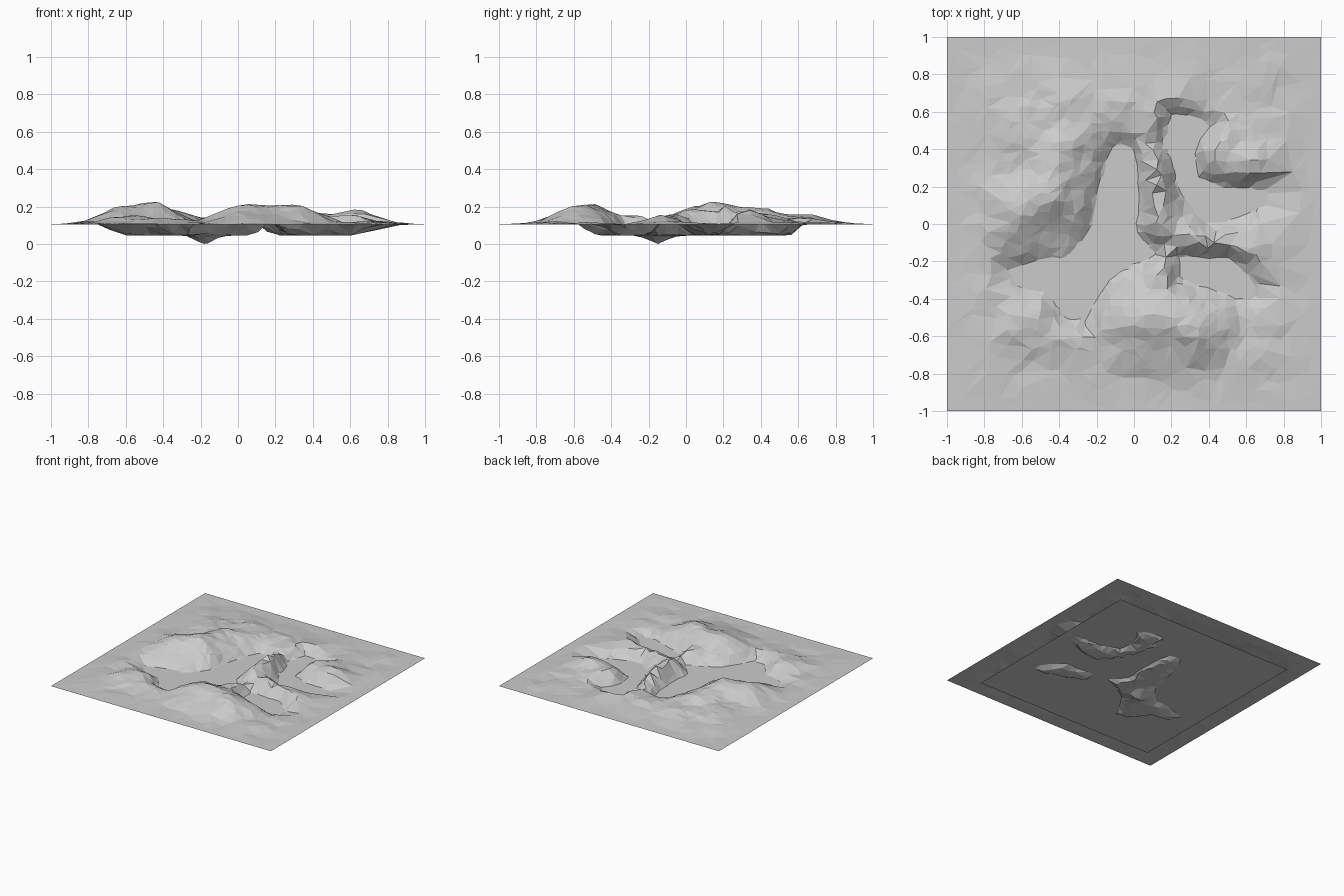
import bpy
import math
import random
from mathutils import Vector, noise
from mathutils.geometry import delaunay_2d_cdt, intersect_point_line

random.seed(4)
default = bpy.data.objects.get("Cube")
if default:
    bpy.data.objects.remove(default, do_unlink=True)

EDGE_LEVEL = 0.105
WATER_LEVEL = 0.07
FLOOR_LEVEL = 0.045
CELLS = 36


def hundredths(points):
    return [Vector((x, y)) / 100 for x, y in points]


# Shorelines of the three lakes
west_lake = hundredths([(-10, 43), (0, 41), (3, 20), (2, -5), (12, -16), (-10, -26),
                        (-22, -42), (-26, -52), (-38, -50), (-44, -38), (-60, -33),
                        (-70, -25), (-45, -19), (-30, -17), (-22, 0), (-19, 20)])
north_east_lake = hundredths([(20, 60), (42, 54), (32, 40), (35, 25), (50, 19),
                              (68, 20), (66, 7), (42, -1), (30, 8), (22, 22), (15, 45)])
south_east_lake = hundredths([(25, -18), (50, -18), (60, -26), (66, -37), (58, -40),
                              (40, -34), (25, -30)])
lakes = [west_lake, north_east_lake, south_east_lake]

# Ridge crests: start, end, spread, height above the edge level
ridges = [
    ((-62, 8), (-45, 20), 17, 9),
    ((-43, 15), (-38, 42), 12, 8),
    ((-60, 45), (-35, 60), 18, 4),
    ((-8, 66), (12, 62), 15, 3),
    ((14, 32), (13, 0), 10, 8),
    ((25, -6), (62, -13), 9, 5),
    ((45, 38), (66, 32), 14, 6),
    ((0, -52), (30, -56), 17, 9),
    ((12, -20), (14, -45), 9, 4),
    ((-55, -52), (-45, -62), 13, 3),
]


def segment_distance(p, a, b):
    near, t = intersect_point_line(p, a, b)
    near = a.lerp(b, min(1, max(0, t)))
    return (p.to_2d() - near.to_2d()).length


def shore_distance(p, shore):
    """Distance to a shoreline, negative over the water."""
    inside = False
    best = 9.0
    for a, b in zip(shore, shore[1:] + shore[:1]):
        best = min(best, segment_distance(p, a, b))
        if (a.y > p.y) != (b.y > p.y):
            if p.x < a.x + (p.y - a.y) * (b.x - a.x) / (b.y - a.y):
                inside = not inside
    return -best if inside else best


def smooth(t):
    t = min(1, max(0, t))
    return t * t * (3 - 2 * t)


def bell(distance, spread):
    return math.exp(-(distance / spread) ** 2)


deepest = Vector((-0.18, -0.15))


def height(p):
    border = 1 - max(abs(p.x), abs(p.y))
    if border < 0.001:
        return EDGE_LEVEL
    fade = smooth(border / 0.3)
    # Hills, blended so that overlapping crests do not pile up
    bumps = 0
    for start, end, spread, rise in ridges:
        a, b = hundredths([start, end])
        bump = rise / 100 * bell(segment_distance(p, a, b), spread / 100)
        bumps += bump ** 3
    rough = 0.022 * noise.noise(Vector((p.x * 6, p.y * 6, 0.7)))
    rough += 0.012 * noise.noise(Vector((p.x * 13, p.y * 13, 3.1)))
    shore = min(shore_distance(p, lake) for lake in lakes)
    land = EDGE_LEVEL + fade * (bumps ** (1 / 3) + rough + 0.008)
    # Banks falling to the lake beds
    z = FLOOR_LEVEL + (land - FLOOR_LEVEL) * smooth((shore + 0.045) / 0.14)
    if shore > 0:
        z = max(z, WATER_LEVEL + 0.004)
    return max(0, z - FLOOR_LEVEL * bell((p - deepest).length, 0.07))


# Irregular low-poly point layout, sparser near the border
points = [deepest]
for i in range(CELLS + 1):
    for j in range(CELLS + 1):
        p = Vector((i, j)) * 2 / CELLS - Vector((1, 1))
        border = 1 - max(abs(p.x), abs(p.y))
        if border < 0.001:
            if i % 4 == 0 and j % 4 == 0:
                points.append(p)
            continue
        if border < 0.3 and random.random() < 0.6:
            continue
        jitter = 0.35 * 2 / CELLS
        offset = Vector((random.uniform(-jitter, jitter), random.uniform(-jitter, jitter)))
        points.append(p + offset)

# One stone colour
stone = bpy.data.materials.new("grey stone")
stone.use_nodes = True
colour = (0.6, 0.6, 0.6, 1)
stone.diffuse_color = colour
stone.node_tree.nodes["Principled BSDF"].inputs["Base Color"].default_value = colour


def add_object(name, verts, faces):
    mesh = bpy.data.meshes.new(name)
    mesh.from_pydata(verts, [], faces)
    mesh.materials.append(stone)
    mesh.update()
    obj = bpy.data.objects.new(name, mesh)
    bpy.context.collection.objects.link(obj)
    return obj


# Terrain sheet
layout = delaunay_2d_cdt(points, [], [], 0, 0.0001)
terrain_verts = [(p.x, p.y, height(p)) for p in layout[0]]
add_object("terrain", terrain_verts, layout[2])

# Flat water sheet showing through the valleys
half = 0.82
corners = [(-half, -half), (half, -half), (half, half), (-half, half)]
add_object("water", [(x, y, WATER_LEVEL) for x, y in corners], [(0, 1, 2, 3)])
